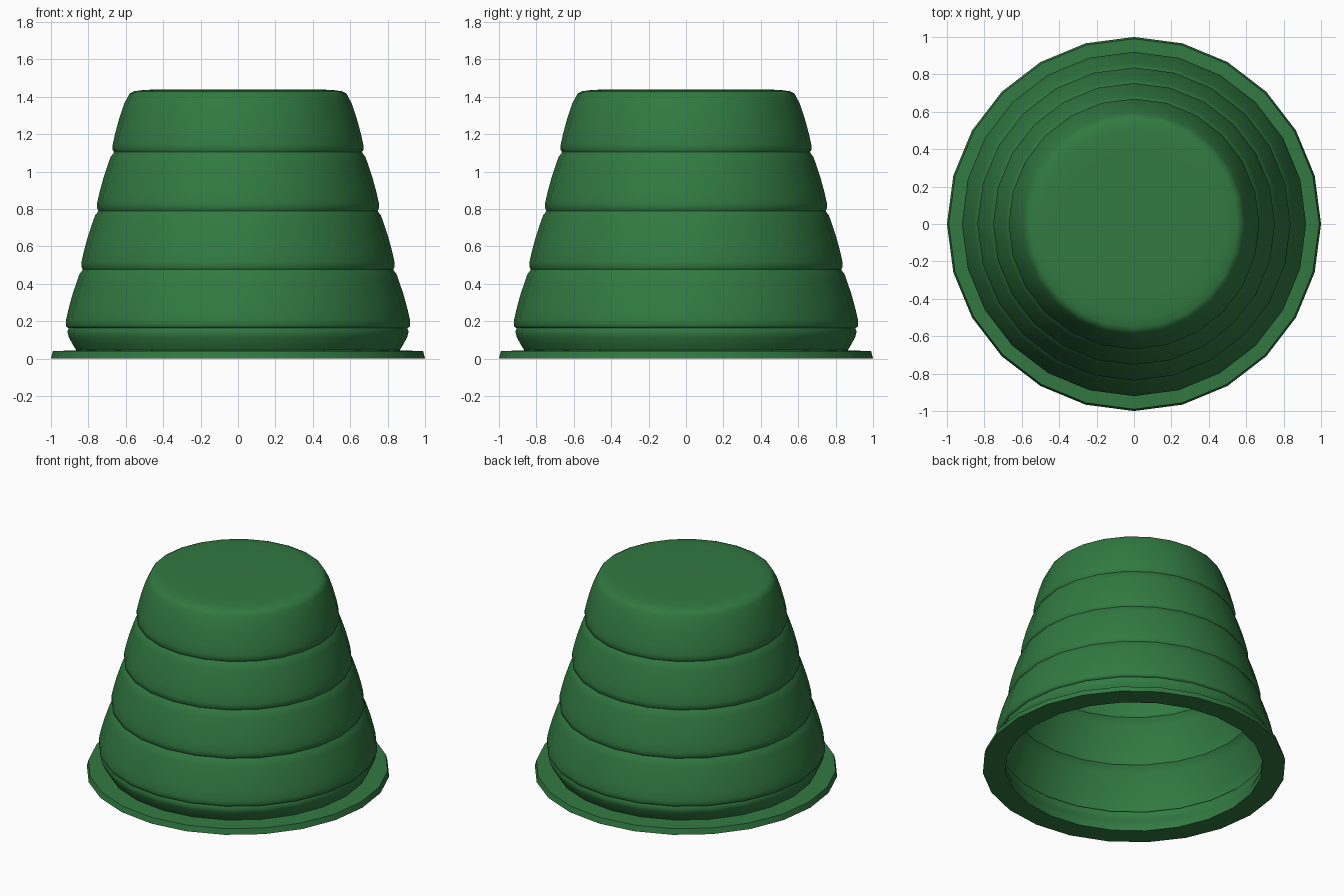
import bpy, bmesh, math

if "Cube" in bpy.data.objects:
    bpy.data.objects.remove(bpy.data.objects["Cube"])

SIDES = 24
WALL = 0.02

green = bpy.data.materials.new("pot green")
green.diffuse_color = (0.031, 0.192, 0.053, 1)
green.use_nodes = True
green.node_tree.nodes["Principled BSDF"].inputs["Base Color"].default_value = green.diffuse_color

# Stacked bands: each one bulges out at its foot and tapers to a groove
outer = [(0.865, 0.045), (0.88, 0.07), (0.905, 0.115), (0.912, 0.145), (0.905, 0.163)]
for i in range(4):
    r, z = 0.92 - 0.0833 * i, 0.168 + 0.3135 * i
    outer += [(r - 0.005, z), (r, z + 0.008), (r, z + 0.035), (r - 0.012, z + 0.09),
              (r - 0.035, z + 0.175), (r - 0.062, z + 0.255)]
    if i < 3:
        outer += [(r - 0.073, z + 0.285), (r - 0.085, z + 0.3), (r - 0.09, z + 0.309)]

# Rounded closed end
outer += [(0.592, 1.395), (0.58, 1.418), (0.555, 1.43), (0.50, 1.437), (0.40, 1.44), (0, 1.44)]

# Inside follows the outside at wall thickness
inner = [(max(r - WALL, 0), min(z, 1.44 - WALL)) for r, z in outer]
inner[0] = (0.85, 0.045)

# Flange with flat underside
flange = [(0.85, 0.0), (1.0, 0.0), (0.99, 0.04)]
profile = list(reversed(inner)) + flange + outer


def lathe(name, pts, mat):
    bm = bmesh.new()
    rings = []
    for r, z in pts:
        if r < 1e-6:
            rings.append([bm.verts.new((0, 0, z))] * SIDES)
        else:
            rings.append([bm.verts.new((r * math.cos(2 * math.pi * k / SIDES),
                                        r * math.sin(2 * math.pi * k / SIDES), z))
                          for k in range(SIDES)])
    for a, b in zip(rings, rings[1:]):
        for k in range(SIDES):
            n = (k + 1) % SIDES
            quad = list(dict.fromkeys((a[k], a[n], b[n], b[k])))
            if len(quad) > 2:
                bm.faces.new(quad)
    bmesh.ops.remove_doubles(bm, verts=bm.verts, dist=1e-5)
    bmesh.ops.recalc_face_normals(bm, faces=bm.faces)
    me = bpy.data.meshes.new(name)
    bm.to_mesh(me)
    bm.free()
    me.materials.append(mat)
    ob = bpy.data.objects.new(name, me)
    bpy.context.collection.objects.link(ob)
    bpy.context.view_layer.objects.active = ob
    ob.select_set(True)
    bpy.ops.object.shade_smooth_by_angle(angle=math.radians(45))
    return ob


lathe("ribbed_pot", profile, green)
